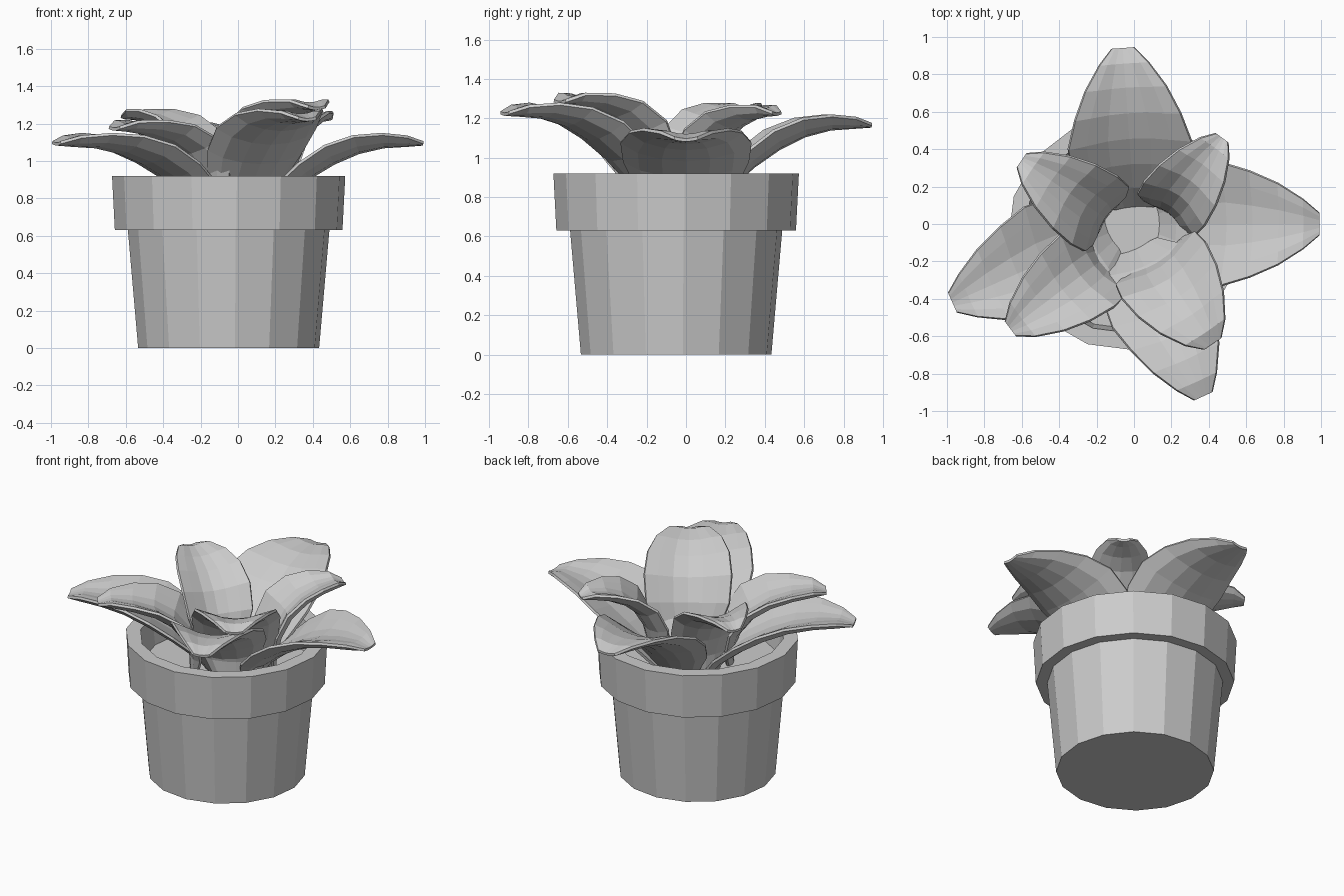
import bpy, bmesh, math
from mathutils import Vector

if "Cube" in bpy.data.objects:
    bpy.data.objects.remove(bpy.data.objects["Cube"])

CX, CY, SIDES = -0.05, -0.05, 16


def make_object(name, bm):
    bmesh.ops.recalc_face_normals(bm, faces=bm.faces)
    mesh = bpy.data.meshes.new(name)
    bm.to_mesh(mesh)
    bm.free()
    obj = bpy.data.objects.new(name, mesh)
    bpy.context.collection.objects.link(obj)
    return obj


def lathe(name, profile):
    """Spin a (radius, z) profile and cap both ends."""
    bm = bmesh.new()
    rings = []
    for r, z in profile:
        ring = []
        for i in range(SIDES):
            a = math.radians(-86 + i * 360 / SIDES)
            ring.append(bm.verts.new((CX + r * math.cos(a), CY + r * math.sin(a), z)))
        rings.append(ring)
    for lo, hi in zip(rings, rings[1:]):
        for i in range(SIDES):
            j = (i + 1) % SIDES
            bm.faces.new((lo[i], lo[j], hi[j], hi[i]))
    bm.faces.new(rings[0])
    bm.faces.new(rings[-1])
    return make_object(name, bm)


# Leaf templates: (fraction of reach, fraction of rise, width factor, cup factor)
OUTER = [(0.0, 0.0, 0.45, 0.3), (0.12, 0.30, 0.78, 0.7), (0.27, 0.56, 0.96, 0.9),
         (0.43, 0.77, 1.0, 1.0), (0.59, 0.92, 0.86, 0.85), (0.75, 1.0, 0.66, 0.6),
         (0.90, 1.02, 0.40, 0.35), (1.0, 1.0, 0.18, 0.1)]
INNER = [(0.04, 0.0, 0.45, 0.2), (0.05, 0.25, 0.72, 0.5), (0.12, 0.50, 0.95, 0.85),
         (0.26, 0.73, 1.0, 1.0), (0.45, 0.89, 0.93, 0.85), (0.66, 0.98, 0.75, 0.6),
         (0.87, 1.02, 0.47, 0.35), (1.0, 1.0, 0.20, 0.1)]
ACROSS = [-1, -0.72, -0.36, 0, 0.36, 0.72, 1]


def leaf(name, template, base, tip, half_width, cup):
    base, tip = Vector(base), Vector(tip)
    flat = Vector((tip.x - base.x, tip.y - base.y, 0))
    side = Vector((-flat.y, flat.x, 0)).normalized()
    rise = Vector((0, 0, tip.z - base.z))
    spine = [base + flat * t + rise * h for t, h, w, c in template]
    bm = bmesh.new()
    rows = []
    for i, (t, h, w, c) in enumerate(template):
        tangent = spine[min(i + 1, len(spine) - 1)] - spine[max(i - 1, 0)]
        normal = tangent.cross(side).normalized()
        rows.append([bm.verts.new(spine[i] + side * (u * w * half_width)
                                  + normal * (cup * c * u * u)) for u in ACROSS])
    for a, b in zip(rows, rows[1:]):
        for k in range(len(ACROSS) - 1):
            bm.faces.new((a[k], b[k], b[k + 1], a[k + 1]))
    obj = make_object(name, bm)
    # Thick middle, thin rim
    n = len(ACROSS)
    group = obj.vertex_groups.new(name="thick")
    for v in obj.data.vertices:
        edge = v.index % n in (0, n - 1) or v.index // n == len(template) - 1
        group.add([v.index], 0.35 if edge else 1.0, 'REPLACE')
    solid = obj.modifiers.new("thickness", 'SOLIDIFY')
    solid.thickness = 0.045
    solid.offset = 0
    solid.vertex_group = group.name
    return obj


# Pot with overhanging rim and open top
lathe("pot", [(0.485, 0), (0.54, 0.63), (0.61, 0.63), (0.625, 0.92),
              (0.535, 0.92), (0.51, 0.71)])
# Soil
lathe("soil", [(0.49, 0.70), (0.512, 0.73)])

# Outer ring of leaves
leaf("outer_leaf_back", OUTER, (0.0, 0.11, 0.72), (-0.06, 0.94, 1.16), 0.33, 0.09)
leaf("outer_leaf_right", OUTER, (0.14, 0.0, 0.70), (0.99, 0.0, 1.09), 0.33, 0.09)
leaf("outer_leaf_left", OUTER, (-0.14, -0.05, 0.70), (-0.97, -0.42, 1.09), 0.31, 0.09)
leaf("outer_leaf_front", OUTER, (0.02, -0.15, 0.72), (0.37, -0.92, 1.22), 0.29, 0.09)

# Inner ring of leaves
leaf("inner_leaf_back_left", INNER, (-0.15, 0.03, 0.72), (-0.60, 0.34, 1.23), 0.22, 0.09)
leaf("inner_leaf_front_left", INNER, (-0.17, -0.19, 0.72), (-0.66, -0.56, 1.17), 0.24, 0.09)
leaf("inner_leaf_back_right", INNER, (0.18, 0.06, 0.72), (0.47, 0.46, 1.22), 0.20, 0.09)
leaf("inner_leaf_front_right", INNER, (0.12, -0.19, 0.72), (0.42, -0.64, 1.28), 0.27, 0.09)
